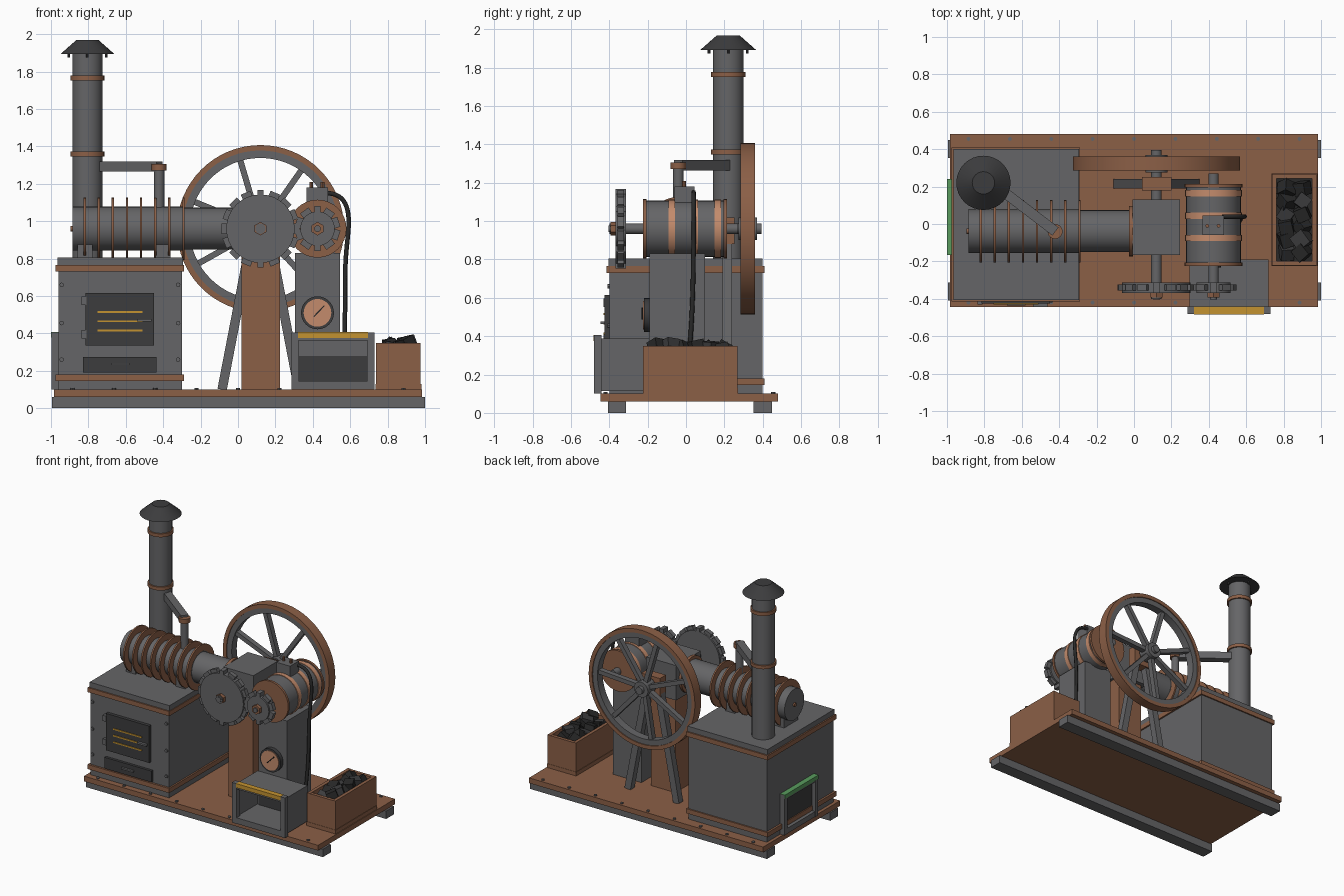
import bpy, math, random
from mathutils import Vector

if "Cube" in bpy.data.objects:
    bpy.data.objects.remove(bpy.data.objects["Cube"], do_unlink=True)
random.seed(4)


def material(name, r, g, b):
    m = bpy.data.materials.new(name)
    m.use_nodes = True
    m.diffuse_color = (r, g, b, 1)
    m.node_tree.nodes["Principled BSDF"].inputs["Base Color"].default_value = (r, g, b, 1)
    return m


IRON = material("iron grey", .13, .13, .135)
COPPER = material("aged copper", .26, .115, .062)
BRIGHT = material("bright copper", .55, .26, .15)
DARK = material("dark iron", .045, .045, .047)
COAL = material("coal black", .022, .022, .022)
YELLOW = material("yellow paint", .55, .29, .03)
GREEN = material("green paint", .1, .33, .11)
AXES = {"x": Vector((1, 0, 0)), "y": Vector((0, 1, 0)), "z": Vector((0, 0, 1))}


def finish(name, mat, smooth=False):
    ob = bpy.context.object
    ob.name = name
    ob.data.materials.append(mat)
    if smooth:
        bpy.ops.object.shade_smooth_by_angle(angle=math.radians(35))
    return ob


def box(name, x, y, z, mat):
    """Box from (low, high) ranges."""
    bpy.ops.mesh.primitive_cube_add(size=1, location=[sum(r) / 2 for r in (x, y, z)])
    bpy.context.object.scale = [r[1] - r[0] for r in (x, y, z)]
    bpy.ops.object.transform_apply(location=False, rotation=False)
    return finish(name, mat)


def beam(name, a, b, width, depth, mat):
    """Square bar from a to b."""
    a, b = Vector(a), Vector(b)
    bpy.ops.mesh.primitive_cube_add(size=1, location=(a + b) / 2)
    ob = bpy.context.object
    ob.scale = (width, depth, (b - a).length)
    ob.rotation_euler = (b - a).to_track_quat("Z", "Y").to_euler()
    return finish(name, mat)


def cyl(name, axis, centre, r, lo, hi, mat, sides=32, r2=None):
    """Cylinder or cone along an axis; centre's own axis entry is replaced by lo..hi."""
    c = Vector(centre)
    c["xyz".index(axis)] = (lo + hi) / 2
    bpy.ops.mesh.primitive_cone_add(vertices=sides, radius1=r, radius2=r if r2 is None else r2,
                                    depth=hi - lo, location=c)
    bpy.context.object.rotation_euler = AXES[axis].to_track_quat("Z", "Y").to_euler()
    return finish(name, mat, sides > 8)


def ring(name, centre, r_in, r_out, lo, hi, mat, sides=48):
    """Flat ring around the y axis."""
    verts, faces = [], []
    for i in range(sides):
        t = math.tau * i / sides
        for r, y in ((r_in, lo), (r_out, lo), (r_out, hi), (r_in, hi)):
            verts.append((centre[0] + r * math.cos(t), y, centre[2] + r * math.sin(t)))
        for k in range(4):
            n, j = (k + 1) % 4, (i + 1) % sides
            faces.append((4 * i + k, 4 * i + n, 4 * j + n, 4 * j + k))
    me = bpy.data.meshes.new(name)
    me.from_pydata(verts, [], faces)
    ob = bpy.data.objects.new(name, me)
    bpy.context.collection.objects.link(ob)
    bpy.ops.object.select_all(action="DESELECT")
    bpy.context.view_layer.objects.active = ob
    ob.select_set(True)
    return finish(name, mat, True)


def gear(name, c, r, teeth, lo, hi, tooth):
    cyl(name, "y", c, r, lo, hi, IRON)
    for i in range(teeth):
        t = math.tau * i / teeth + math.pi / 2
        d = Vector((math.cos(t), 0, math.sin(t)))
        mid = Vector((c[0], (lo + hi) / 2, c[2]))
        beam(name + "_tooth", mid + d * (r - .02), mid + d * (r + tooth), .032, hi - lo, IRON)
    cyl(name + "_nut", "y", c, .036, lo - .025, lo, COPPER, 6)
    cyl(name + "_pin", "y", c, .018, lo - .035, lo, IRON, 12)


# Base plate on two runners, with rivets
box("base_plate", (-.985, .985), (-.445, .48), (.06, .1), COPPER)
for y in (-.36, .4):
    box("runner", (-.995, 1), (y - .048, y + .048), (0, .06), IRON)
for y in (-.42, .455):
    for i in range(9):
        cyl("base_rivet", "z", (-.885 + i * .2213, y, 0), .011, .1, .108, IRON, 8)

# Firebox with copper bands and lid
box("firebox", (-.96, -.3), (-.4, .4), (.1, .77), IRON)
box("firebox_lid", (-.965, -.293), (-.405, .4), (.765, .805), IRON)
for z in (.145, .73):
    box("firebox_band", (-.975, -.288), (-.415, .41), (z, z + .035), COPPER)
for x in (-.943, -.32):
    for z in (.26, .455, .66):
        cyl("firebox_rivet", "y", (x, 0, z), .012, -.41, -.4, IRON, 8)

# Fire door and ash drawer
box("fire_door", (-.815, -.45), (-.425, -.4), (.335, .615), DARK)
for z in (.415, .465, .515):
    box("door_slot", (-.75, -.51), (-.431, -.424), (z - .005, z + .005), YELLOW)
for z in (.395, .575):
    box("door_hinge", (-.838, -.81), (-.43, -.4), (z - .022, z + .022), IRON)
box("door_handle", (-.54, -.462), (-.445, -.425), (.463, .477), IRON)
box("ash_drawer", (-.83, -.435), (-.42, -.4), (.19, .275), DARK)
box("drawer_handle", (-.68, -.58), (-.435, -.42), (.23, .242), IRON)

# Framed side hatch with green top
box("hatch_back", (-.968, -.958), (-.15, .22), (.11, .39), DARK)
for y in (-.165, .205):
    box("hatch_post", (-.997, -.95), (y, y + .035), (.1, .405), IRON)
for z, h in ((.1, .04), (.365, .025)):
    box("hatch_rail", (-.995, -.95), (-.14, .215), (z, z + h), IRON)
box("hatch_green_strip", (-1, -.96), (-.165, .24), (.378, .407), GREEN)

# Chimney
FLUE = (-.805, .22, 0)
cyl("chimney", "z", FLUE, .08, .8, 1.9, IRON)
for z in (1.36, 1.765):
    cyl("chimney_band", "z", FLUE, .09, z - .013, z + .013, COPPER)
cyl("chimney_cap", "z", FLUE, .145, 1.893, 1.968, DARK, 32, .06)
for i in range(4):
    t = math.tau * i / 4
    cyl("cap_strut", "z", (FLUE[0] + .1 * math.cos(t), FLUE[1] + .1 * math.sin(t), 0), .007, 1.875, 1.91, DARK, 8)

# Exhaust pipe from hot cylinder to chimney
beam("exhaust_pipe", (-.76, .22, 1.292), (-.42, -.04, 1.292), .055, .055, IRON)
cyl("exhaust_riser", "z", (-.422, -.04, 0), .028, 1.05, 1.28, IRON, 16)
cyl("exhaust_collar", "z", (-.422, -.04, 0), .04, 1.272, 1.306, COPPER, 24)

# Finned hot cylinder and its saddles
HOT = (0, -.038, .96)
cyl("hot_cylinder", "x", HOT, .118, -.885, -.285, IRON)
cyl("cold_cylinder", "x", HOT, .112, -.29, 0, IRON)
cyl("cylinder_end_knob", "x", HOT, .015, -.895, -.88, COPPER, 12)
for i in range(8):
    x = -.82 + i * .0755
    cyl("cooling_fin", "x", HOT, .167, x - .006, x + .006, COPPER)
cyl("cylinder_collar", "x", HOT, .135, -.028, -.005, COPPER)
for x in (-.817, -.402):
    box("cylinder_saddle", (x - .04, x + .04), (-.12, .045), (.8, .88), IRON)

# Crank case on its copper column
box("crank_case", (-.008, .245), (-.165, .13), (.82, 1.085), IRON)
box("crank_column", (.02, .225), (-.14, .1), (.1, .83), COPPER)

# Crankshaft, bearing and splayed legs
CRANK = (.12, 0, .96)
cyl("crankshaft", "y", CRANK, .028, -.4, .395, IRON, 24)
box("bearing_block", (.043, .2), (.18, .252), (.88, 1.02), COPPER)
for s in (-1, 1):
    beam("bearing_leg", (.12 + s * .045, .215, .93), (.12 + s * .205, .215, .1), .05, .05, IRON)

# Flywheel
ring("flywheel_tyre", CRANK, .418, .447, .285, .36, COPPER, 64)
ring("flywheel_rim", CRANK, .378, .42, .292, .353, IRON, 64)
cyl("flywheel_hub", "y", CRANK, .058, .275, .37, IRON)
for i in range(7):
    t = math.radians(55) + math.tau * i / 7
    d = Vector((math.cos(t), 0, math.sin(t)))
    mid = Vector((.12, .322, .96))
    beam("flywheel_spoke", mid + d * .04, mid + d * .39, .04, .032, IRON)

# Meshing gears
DYN = (.425, 0, .96)
gear("drive_gear", CRANK, .183, 16, -.368, -.313, .025)
gear("pinion", DYN, .092, 10, -.368, -.313, .028)
cyl("dynamo_shaft", "y", DYN, .028, -.32, .27, IRON, 24)

# Dynamo with coil bands and terminal box
cyl("dynamo_body", "y", DYN, .147, -.21, .2, IRON)
for y in (-.225, .195):
    cyl("dynamo_end", "y", DYN, .155, y, y + .018, COPPER)
for y in (-.075, .045, .165):
    cyl("dynamo_coil_band", "y", DYN, .152, y - .017, y + .017, BRIGHT)
box("terminal_box", (.365, .48), (-.06, .045), (1.09, 1.18), IRON)
for x in (.392, .452):
    cyl("terminal_screw", "z", (x, -.01, 0), .01, 1.18, 1.21, COPPER, 8)

# Cable down to the base
curve = bpy.data.curves.new("cable", "CURVE")
curve.dimensions = "3D"
curve.bevel_depth = .012
curve.bevel_resolution = 2
spline = curve.splines.new("NURBS")
path = [(.47, .04, 1.15), (.57, .04, 1.15), (.61, .04, 1), (.56, .04, .8), (.58, .03, .4), (.55, 0, .12)]
spline.points.add(len(path) - 1)
for p, co in zip(spline.points, path):
    p.co = (*co, 1)
spline.use_endpoint_u = True
cable = bpy.data.objects.new("cable", curve)
bpy.context.collection.objects.link(cable)
curve.materials.append(COAL)

# Dynamo pedestal and pressure gauge
box("dynamo_pedestal", (.305, .545), (-.19, .1), (.1, .83), IRON)
DIAL = (.425, 0, .51)
cyl("gauge_case", "y", DIAL, .088, -.22, -.19, DARK)
cyl("gauge_face", "y", DIAL, .074, -.225, -.219, BRIGHT)
beam("gauge_needle", (.405, -.227, .49), (.462, -.227, .548), .012, .006, COAL)

# Open tray box with yellow lip
box("tray_floor", (.3, .71), (-.45, -.19), (.115, .145), IRON)
box("tray_roof", (.3, .71), (-.45, -.19), (.365, .387), IRON)
box("tray_back", (.3, .71), (-.21, -.19), (.115, .387), IRON)
box("tray_back_plate", (.325, .69), (-.215, -.209), (.145, .28), DARK)
for x in (.285, .692):
    box("tray_post", (x, x + .038), (-.48, -.44), (.1, .405), IRON)
    box("tray_side", (x + .013, x + .026), (-.45, -.19), (.115, .387), IRON)
box("tray_sill", (.32, .695), (-.478, -.44), (.1, .145), IRON)
box("tray_lintel", (.32, .695), (-.475, -.44), (.362, .4), IRON)
box("tray_yellow_lip", (.322, .694), (-.483, -.442), (.376, .407), YELLOW)

# Coal crate
box("crate_floor", (.735, .98), (-.225, .27), (.1, .13), COPPER)
for x in (.738, .952):
    box("crate_side", (x, x + .025), (-.223, .268), (.12, .35), COPPER)
for y in (-.223, .243):
    box("crate_end", (.745, .97), (y, y + .025), (.12, .348), COPPER)
box("coal_bed", (.76, .955), (-.2, .245), (.13, .29), COAL)
for i in range(12):
    bpy.ops.mesh.primitive_cube_add(size=random.uniform(.065, .085),
                                    location=(.815 + .085 * (i % 2), -.15 + .068 * (i // 2), random.uniform(.3, .345)),
                                    rotation=[random.uniform(0, 1.5) for _ in range(3)])
    finish("coal_lump", DARK if i % 3 == 0 else COAL)
